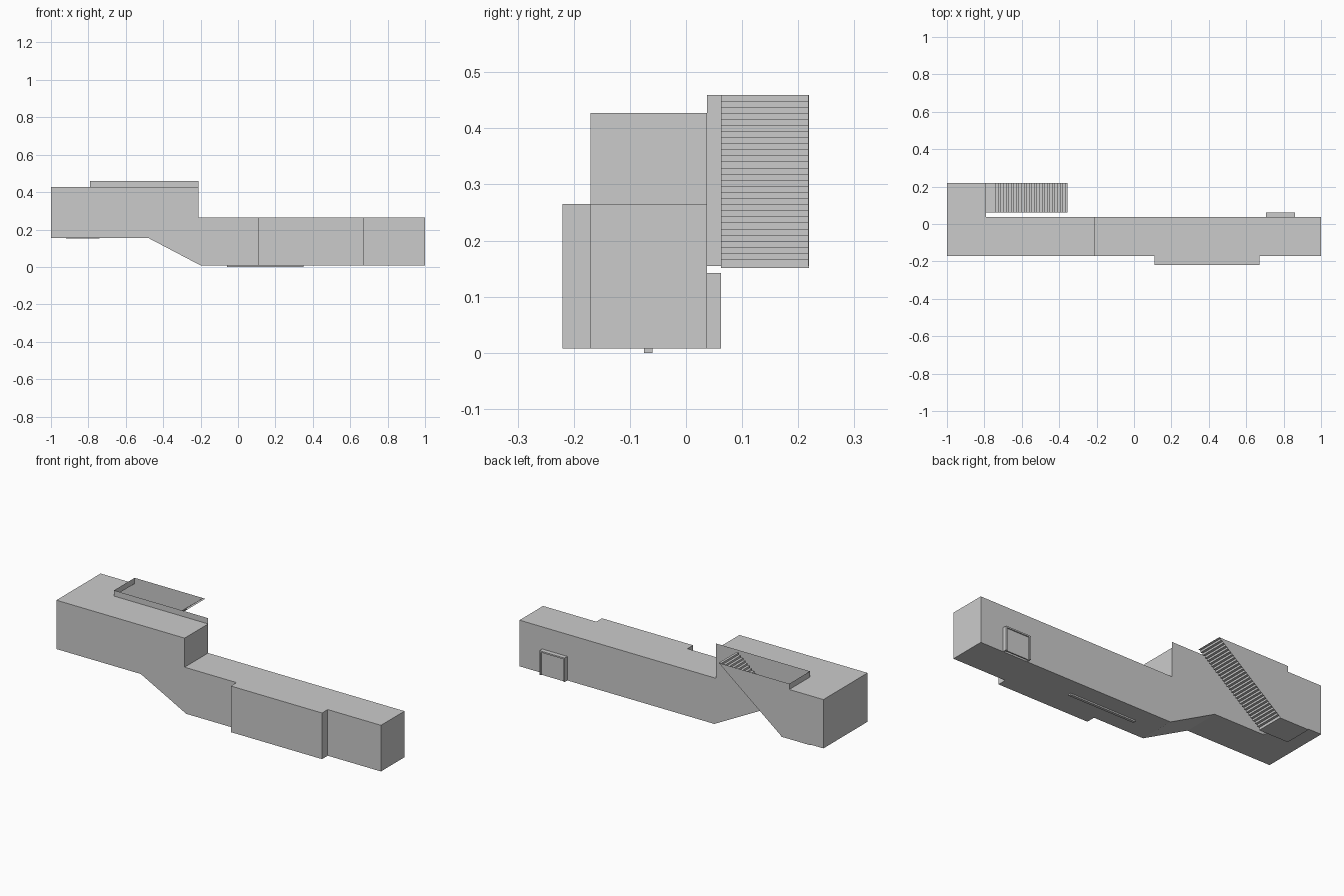
import bpy

if "Cube" in bpy.data.objects:
    bpy.data.objects.remove(bpy.data.objects["Cube"])

Y0, Y1, YW = -0.17, 0.037, 0.219      # corridor front, corridor back, wing back
FLOOR, LOW, HIGH, RAIL = 0.155, 0.265, 0.427, 0.459


def mesh(name, verts, faces):
    me = bpy.data.meshes.new(name)
    me.from_pydata(verts, [], faces)
    me.update()
    ob = bpy.data.objects.new(name, me)
    bpy.context.collection.objects.link(ob)
    return ob


def box(name, x, y, z, skip=()):
    """Box from ranges; skip removes named sides to leave openings."""
    v = [(a, b, c) for a in x for b in y for c in z]
    sides = {'-x': (0, 1, 3, 2), '+x': (4, 6, 7, 5), '-y': (0, 4, 5, 1),
             '+y': (2, 3, 7, 6), '-z': (0, 2, 6, 4), '+z': (1, 5, 7, 3)}
    return mesh(name, v, [f for k, f in sides.items() if k not in skip])


def wall(name, pts, y, back=False):
    """Upright sheet in the xz plane."""
    order = list(range(len(pts)))
    return mesh(name, [(px, y, pz) for px, pz in pts],
                [order[::-1] if back else order])


def strip(name, pts, ya, yb, closed=False):
    """Sweep an xz outline across y."""
    n = len(pts)
    v = [(px, y, pz) for y in (ya, yb) for px, pz in pts]
    f = [(i, i + n, (i + 1) % n + n, (i + 1) % n)
         for i in range(n if closed else n - 1)]
    return mesh(name, v, f)


# Corridor shell: lower hall, ramp and upper hall
lower = [(-0.48, FLOOR), (-0.2, 0.008), (1, 0.008), (1, LOW), (-0.21, LOW)]
profile = [(-1, FLOOR)] + lower + [(-0.21, HIGH), (-1, HIGH)]
strip("corridor_shell", profile, Y0, Y1, closed=True)
wall("corridor_front_wall", profile, Y0)
# Back wall rises above the roof beside the stairs
wall("corridor_back_wall",
     [(-0.79, FLOOR)] + lower + [(-0.21, RAIL), (-0.79, RAIL)], Y1, back=True)

# Shallow bay along the front
box("front_bay", (0.11, 0.672), (-0.22, Y0), (0.008, LOW), skip=('+y',))

# Side wing, open towards corridor and stairs
box("side_wing", (-1, -0.79), (Y1, YW), (FLOOR, HIGH), skip=('-y', '+x'))
mesh("stair_door_jamb", [(-0.79, y, z) for y, z in
     ((Y1, FLOOR), (0.062, FLOOR), (0.062, RAIL), (Y1, RAIL))], [(0, 1, 2, 3)])
mesh("stair_door_lintel", [(-0.79, y, z) for y, z in
     ((0.062, HIGH), (YW, HIGH), (YW, RAIL), (0.062, RAIL))], [(0, 1, 2, 3)])

# Staircase as a folded sheet, with landing at the foot
STEPS = 28
run, rise = 0.385 / STEPS, (RAIL - FLOOR) / STEPS
flight = [(-0.79, FLOOR), (-0.74, FLOOR)]
for i in range(STEPS):
    x, z = -0.74 + i * run, FLOOR + (i + 1) * rise
    flight += [(x, z), (x + run, z)]
strip("stairs", flight, 0.062, YW - 0.001)
box("stair_landing", (-0.92, -0.74), (0.062, YW), (0.151, FLOOR))
wall("stair_side_wall", [(-0.79, FLOOR), (-0.74, FLOOR), (-0.355, RAIL),
                         (-0.79, RAIL)], YW, back=True)

# Doorway on the back: jambs, head and recessed panel
for side, x in (("left", 0.705), ("right", 0.852)):
    box(f"door_jamb_{side}", (x, x + 0.008), (Y1, 0.062), (0.008, 0.142))
box("door_head", (0.713, 0.852), (Y1, 0.062), (0.134, 0.142))
box("door_panel", (0.713, 0.852), (0.05, 0.056), (0.008, 0.134))

# Thin drain channel under the lower hall floor
box("floor_channel", (-0.06, 0.35), (-0.075, -0.06), (0.0, 0.008))
